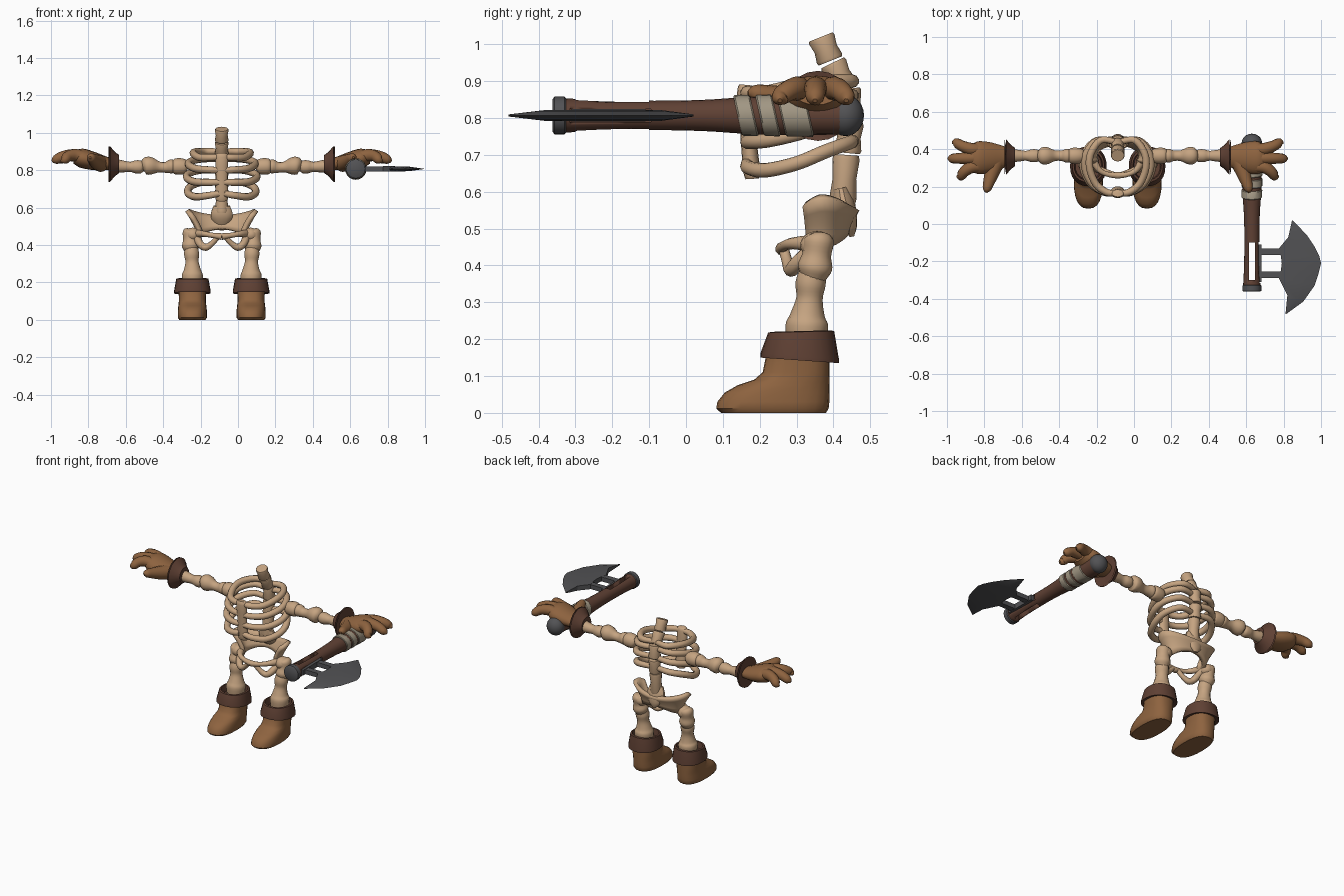
import bpy, bmesh, math
from mathutils import Vector

if "Cube" in bpy.data.objects:
    bpy.data.objects.remove(bpy.data.objects["Cube"])

CX = -0.087  # body centre line


def material(name, rgb):
    m = bpy.data.materials.new(name)
    m.diffuse_color = (*rgb, 1)
    m.use_nodes = True
    m.node_tree.nodes["Principled BSDF"].inputs["Base Color"].default_value = m.diffuse_color
    return m


BONE = material("bone tan", (0.56, 0.37, 0.22))
LEATHER = material("leather brown", (0.27, 0.125, 0.05))
DARK = material("dark brown", (0.115, 0.052, 0.034))
METAL = material("dark metal", (0.085, 0.085, 0.09))
WRAP = material("cloth wrap", (0.36, 0.31, 0.23))


def finish(bm, name, mat, angle=40):
    bmesh.ops.recalc_face_normals(bm, faces=bm.faces)
    me = bpy.data.meshes.new(name)
    bm.to_mesh(me)
    bm.free()
    ob = bpy.data.objects.new(name, me)
    bpy.context.collection.objects.link(ob)
    me.materials.append(mat)
    bpy.ops.object.select_all(action='DESELECT')
    ob.select_set(True)
    bpy.context.view_layer.objects.active = ob
    bpy.ops.object.shade_smooth_by_angle(angle=math.radians(angle))
    return ob


def skin(name, rings, mat, angle=40):
    """Bridge equal rings of points and cap both ends."""
    bm = bmesh.new()
    vs = [[bm.verts.new(p) for p in ring] for ring in rings]
    n = len(vs[0])
    for a, b in zip(vs, vs[1:]):
        for i in range(n):
            bm.faces.new((a[i], a[(i + 1) % n], b[(i + 1) % n], b[i]))
    bm.faces.new(vs[0])
    bm.faces.new(vs[-1])
    return finish(bm, name, mat, angle)


def spline(pts, k):
    """Catmull-Rom through (x, y, z, r) points."""
    P = [Vector(p) for p in pts]
    P = [P[0] * 2 - P[1]] + P + [P[-1] * 2 - P[-2]]
    out = []
    for a, b, c, d in zip(P, P[1:], P[2:], P[3:]):
        for i in range(k):
            t = i / k
            out.append(0.5 * (2 * b + (c - a) * t + (2 * a - 5 * b + 4 * c - d) * t * t
                              + (3 * b - a - 3 * c + d) * t ** 3))
    return out + [P[-2]]


def tube(name, pts, mat, sides=14, k=4, flat=1.0, shear=0.0):
    """Tube of varying radius; flat squashes it across its first normal."""
    pts = spline(pts, k) if k > 1 else [Vector(p) for p in pts]
    c = [p.to_3d() for p in pts]
    n, rings = None, []
    for i, p in enumerate(c):
        t = (c[min(i + 1, len(c) - 1)] - c[max(i - 1, 0)]).normalized()
        if n is None:
            n = Vector((0, 0, 1)) if abs(t.z) < 0.8 else Vector((0, 1, 0))
        n = (n - t * n.dot(t)).normalized()
        b, r = t.cross(n), max(pts[i][3], 0.002)
        ring = []
        for j in range(sides):
            a = 2 * math.pi * j / sides
            q = p + n * (r * flat * math.cos(a)) + b * (r * math.sin(a))
            q.y += shear * (q.z - p.z)
            ring.append(q)
        rings.append(ring)
    return skin(name, rings, mat)


def loft(name, cx, sections, mat, power=0.8, sides=24):
    """Rounded horizontal sections: (z front, z back, y front, y back, half width)."""
    def sp(v):
        return math.copysign(abs(v) ** power, v)
    rings = []
    for zf, zb, y0, y1, w in sections:
        ring = []
        for j in range(sides):
            a = 2 * math.pi * j / sides
            u = sp(math.sin(a))
            ring.append((cx + w * sp(math.cos(a)), (y0 + y1) / 2 + (y1 - y0) / 2 * u,
                         (zf + zb) / 2 + (zb - zf) / 2 * u))
        rings.append(ring)
    return skin(name, rings, mat)


def ball(name, loc, size, mat):
    bm = bmesh.new()
    bmesh.ops.create_uvsphere(bm, u_segments=20, v_segments=12, radius=1)
    for v in bm.verts:
        v.co = Vector(loc) + Vector(v.co[i] * size[i] for i in range(3))
    return finish(bm, name, mat)


def box(name, loc, size, mat):
    bm = bmesh.new()
    bmesh.ops.create_cube(bm, size=1)
    for v in bm.verts:
        v.co = Vector(loc) + Vector(v.co[i] * size[i] for i in range(3))
    return finish(bm, name, mat, 30)


# Spine: a stack of waisted vertebrae, (y, z) pairs top to bottom
for i, (y0, z0, y1, z1) in enumerate([(.366, 1.02, .392, .955), (.398, .95, .43, .885), (.438, .88, .445, .80),
                                      (.446, .79, .438, .705), (.435, .70, .425, .57)]):
    pts = [(CX, y0 + (y1 - y0) * t, z0 + (z1 - z0) * t, r)
           for t, r in ((0, .034), (.1, .037), (.5, .032), (.9, .037), (1, .034))]
    tube(f"vertebra_{i + 1}", pts, BONE, k=1)

# Breastbone
tube("breastbone", [(CX, .162, .89, .026), (CX, .162, .87, .036), (CX, .168, .76, .032), (CX, .178, .66, .036),
                    (CX, .18, .635, .028)], BONE, k=2, flat=.65)

# Pelvis basin: curved sheet, open at the front
bm = bmesh.new()
grid = []
for i in range(29):
    a = math.radians(-118 + 236 * i / 28)
    s, c = math.sin(a), math.cos(a)
    top = .555 + .032 * s * s + (.03 * c if c < 0 else 0)
    low = .485 - .035 * s * s
    row = []
    for v in (0, .25, .5, .75, 1):
        w = v ** 1.4
        row.append(bm.verts.new((CX + s * (.12 + .065 * w), .365 + c * (.065 + .03 * w), low + (top - low) * v)))
    grid.append(row)
for a, b in zip(grid, grid[1:]):
    for j in range(4):
        bm.faces.new((a[j], b[j], b[j + 1], a[j + 1]))
pelvis = finish(bm, "pelvis_basin", BONE)
mod = pelvis.modifiers.new("thickness", 'SOLIDIFY')
mod.thickness, mod.offset = .024, 0
tube("sacrum", [(CX, .42, .61, .045), (CX, .43, .56, .06), (CX, .445, .51, .04), (CX, .45, .478, .012)], BONE, flat=.5)

for s, side in ((-1, "left"), (1, "right")):
    def X(d):
        return CX + s * d

    # Ribs: back, side and front heights, and half width
    for i, (zb, zs, zf, w) in enumerate([(.90, .895, .87, .15), (.86, .835, .80, .175), (.80, .765, .735, .185),
                                         (.735, .685, .675, .18)]):
        tube(f"{side}_rib_{i + 1}", [(X(.01), .44, zb, .016), (X(w * .6), .448, zb, .019),
                                     (X(w * .95), .38, (zb + zs) / 2, .02), (X(w), .30, zs - .008, .02),
                                     (X(w * .78), .215, zs - .027, .02), (X(w * .4), .17, (zs + zf) / 2 - .015, .019),
                                     (X(.015), .165, zf, .017)], BONE, sides=10)

    # Pubic bridge and sitting-bone loop
    tube(f"{side}_pubic_bar", [(X(.14), .36, .46, .026), (X(.10), .29, .46, .016), (X(.05), .265, .452, .014),
                               (X(0), .26, .445, .018)], BONE, sides=10)
    tube(f"{side}_sitting_bone", [(X(.135), .35, .45, .022), (X(.115), .30, .405, .02), (X(.085), .285, .388, .019),
                                  (X(.05), .275, .41, .015), (X(.02), .265, .445, .014)], BONE, sides=10)

    # Leg bones
    ball(f"{side}_hip_joint", (X(.155), .355, .455), (.042, .045, .038), BONE)
    tube(f"{side}_thigh", [(X(.165), .36, .485, .022), (X(.168), .36, .47, .041), (X(.168), .355, .43, .039),
                           (X(.166), .35, .395, .047), (X(.164), .345, .365, .034)], BONE)
    tube(f"{side}_shin", [(X(.163), .345, .385, .036), (X(.161), .338, .35, .041), (X(.159), .335, .31, .036),
                          (X(.157), .33, .265, .047), (X(.157), .328, .235, .058), (X(.157), .325, .17, .05)], BONE)

    # Boot with turned-down cuff
    bx = X(.157)
    loft(f"{side}_boot", bx, [(0, 0, .095, .38, .07), (.012, .012, .082, .387, .078), (.03, .03, .085, .389, .078),
                              (.055, .055, .105, .39, .077), (.075, .075, .14, .39, .075), (.09, .09, .185, .39, .073),
                              (.11, .11, .208, .39, .072), (.16, .16, .218, .39, .074)], LEATHER)
    loft(f"{side}_boot_cuff", bx, [(.155, .145, .22, .39, .075), (.15, .135, .202, .415, .098),
                                   (.162, .145, .202, .415, .098), (.218, .222, .223, .402, .086),
                                   (.22, .224, .235, .39, .076), (.18, .18, .24, .385, .07)], DARK, power=.9)

    # Arm bones, as (distance from centre, height, radius)
    ay = .365
    for part, prof in (("shoulder", [(.18, .81, .02), (.192, .815, .037), (.22, .82, .044), (.25, .82, .042), (.265, .82, .03)]),
                       ("upper_arm", [(.25, .82, .03), (.27, .82, .038), (.30, .815, .029), (.335, .817, .029),
                                      (.375, .822, .046), (.405, .825, .046), (.425, .822, .026)]),
                       ("forearm", [(.415, .815, .022), (.432, .817, .034), (.46, .818, .035), (.49, .818, .027),
                                    (.53, .82, .032), (.58, .825, .038)])):
        tube(f"{side}_{part}", [(X(d), ay, z, r) for d, z, r in prof], BONE)

    # Flared glove cuff
    tube(f"{side}_glove_cuff", [(X(d), .358, .833, r) for d, r in ((.55, .036), (.548, .048), (.57, .064), (.597, .095),
                                                                   (.605, .095), (.596, .055))], DARK, sides=20, k=1)

    # Glove: palm, three fingers and a thumb
    tube(f"{side}_palm", [(X(.585), .358, .832, .05), (X(.63), .358, .838, .066), (X(.69), .356, .85, .084),
                          (X(.75), .354, .865, .088), (X(.79), .354, .87, .06)], LEATHER, sides=18, flat=.58)
    for label, y0, y1, d1 in (("rear", .40, .435, .885), ("middle", .352, .35, .908), ("front", .305, .255, .86)):
        ym = (y0 + y1) / 2
        tube(f"{side}_{label}_finger", [(X(.72), y0, .867, .03), (X(.78), y0, .88, .033), (X((.78 + d1) / 2), ym, .875, .029),
                                        (X(d1 - .02), y1, .856, .024), (X(d1), y1, .847, .006)], LEATHER, sides=12)
    tube(f"{side}_thumb", [(X(.645), .34, .835, .045), (X(.67), .28, .845, .04), (X(.69), .22, .86, .03),
                           (X(.70), .185, .868, .022), (X(.704), .168, .868, .006)], LEATHER, sides=12)

# Axe shaft with a slot cut through it and a shallow groove for the blade
AX, AZ = .63, .807
shaft = tube("axe_shaft", [(AX, -.345, AZ, .048), (AX, -.30, AZ, .045), (AX, -.20, AZ, .041), (AX, -.05, AZ, .04),
                           (AX, .06, AZ, .043), (AX, .15, AZ, .049), (AX, .26, AZ, .053), (AX, .42, AZ, .052)],
             DARK, sides=20)
for loc, size in (((AX, -.2, AZ), (.032, .2, .2)), ((AX + .06, -.205, AZ), (.06, .22, .036))):
    cutter = box("slot_cutter", loc, size, DARK)
    cutter.hide_render = True
    mod = shaft.modifiers.new("slot", 'BOOLEAN')
    mod.object, mod.operation, mod.solver = cutter, 'DIFFERENCE', 'EXACT'
    bpy.context.view_layer.objects.active = shaft
    bpy.ops.object.modifier_apply(modifier=mod.name)
    bpy.data.objects.remove(cutter)

# Metal fittings and cloth wraps
tube("axe_end_cap", [(AX, y, AZ, r) for y, r in ((-.362, .044), (-.357, .051), (-.33, .051), (-.325, .046))],
     METAL, sides=20, k=1)
ball("axe_pommel", (AX, .433, AZ), (.055, .05, .056), METAL)
for i, (y0, y1) in enumerate(((.14, .185), (.2, .245), (.258, .335))):
    tube(f"grip_wrap_{i + 1}", [(AX, y0, AZ, .05 + y0 * .01), (AX, y0 + .004, AZ, .053 + y0 * .015),
                                (AX, y1 - .004, AZ, .053 + y1 * .015), (AX, y1, AZ, .05 + y1 * .01)],
         WRAP, sides=20, k=1, shear=-.22)

# Axe blade: thick inner rows that taper to a sharp outer edge
inner = [(.845, .02), (.825, -.07), (.775, -.13), (.785, -.17), (.79, -.21), (.785, -.25), (.775, -.29), (.82, -.38), (.81, -.48)]
outer = [(.85, .018), (.925, -.06), (.965, -.12), (.99, -.17), (1.0, -.21), (.985, -.27), (.965, -.33), (.905, -.415), (.813, -.482)]
bm = bmesh.new()
rows = []
for k, ((xi, yi), (xo, yo)) in enumerate(zip(inner, outer)):
    h = .003 if k in (0, 8) else .015
    xm, ym = xi + (xo - xi) * .6, yi + (yo - yi) * .6
    ring = [(xi, yi, AZ + h), (xm, ym, AZ + h * .8), (xo, yo, AZ), (xm, ym, AZ - h * .8), (xi, yi, AZ - h)]
    rows.append([bm.verts.new(p) for p in ring])
for a, b in zip(rows, rows[1:]):
    for j in range(5):
        bm.faces.new((a[j], a[(j + 1) % 5], b[(j + 1) % 5], b[j]))
bm.faces.new(rows[0])
bm.faces.new(rows[-1])
finish(bm, "axe_blade", METAL, 25)
for i, y in enumerate((-.148, -.272)):
    box(f"blade_strut_{i + 1}", (.72, y, AZ), (.135, .036, .028), METAL)
box("blade_socket", (.672, -.21, AZ), (.022, .2, .034), METAL)
